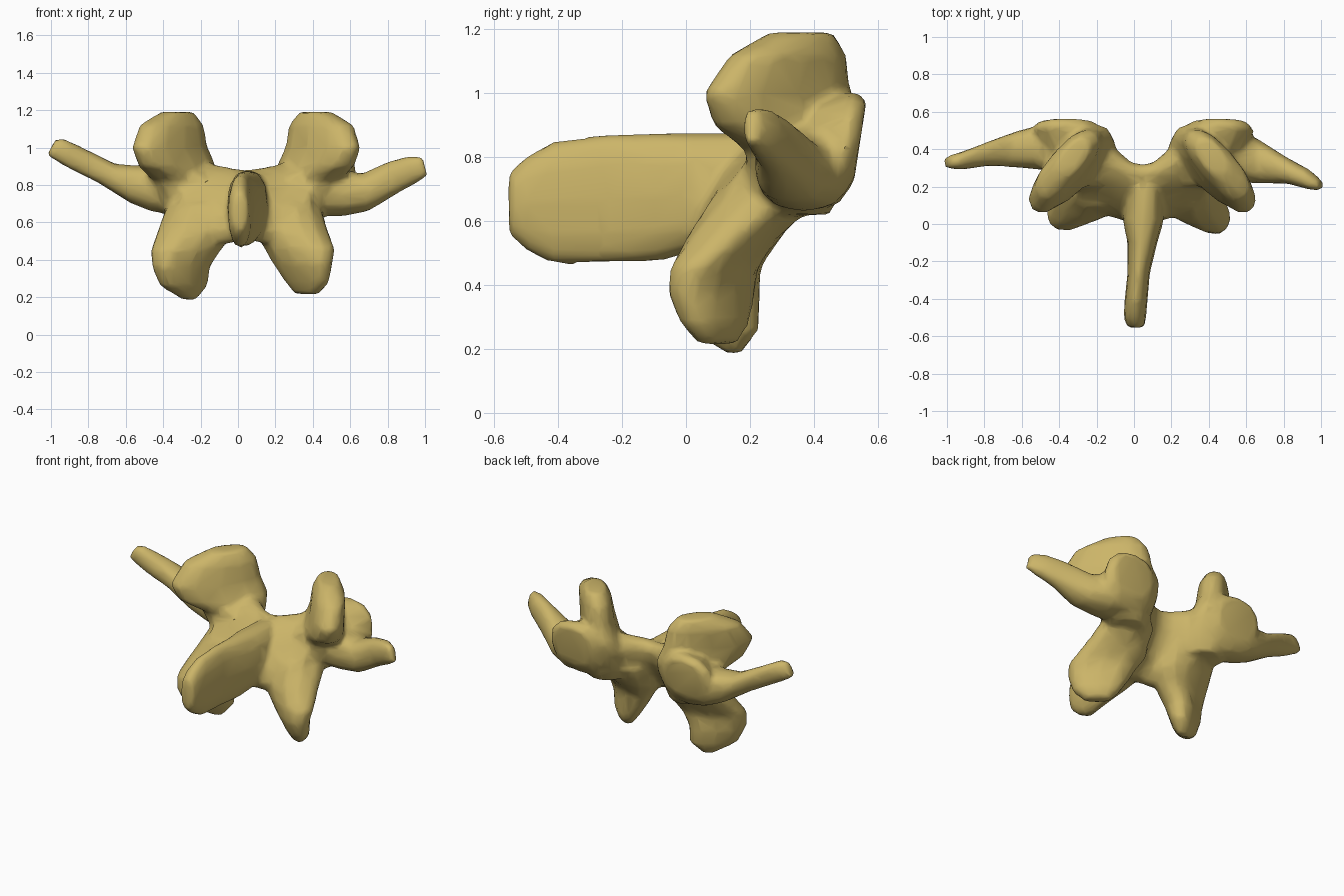
import bpy, bmesh, math
from mathutils import Vector

MID = 0.045          # the bone's midline sits slightly off x = 0
SIDES = 12
bm = bmesh.new()


def loft(sections, side=1, mid=MID):
    """Closed tube through squarish ellipses given as (centre, half axis u, half axis v)."""
    rings = []
    for c, u, v in sections:
        ring = []
        for i in range(SIDES):
            a = 2 * math.pi * i / SIDES
            ca, sa = math.cos(a), math.sin(a)
            ca = math.copysign(abs(ca) ** 0.85, ca)
            sa = math.copysign(abs(sa) ** 0.85, sa)
            p = Vector(c) + Vector(u) * ca + Vector(v) * sa
            ring.append(bm.verts.new((p.x * side + mid, p.y, p.z)))
        rings.append(ring)
    for r0, r1 in zip(rings, rings[1:]):
        for i in range(SIDES):
            j = (i + 1) % SIDES
            bm.faces.new((r0[i], r0[j], r1[j], r1[i]))
    bm.faces.new(rings[0][::-1])
    bm.faces.new(rings[-1])


# Rear spinous blade: y, centre x, centre z, half width, half height
spine = [(-0.555, 0.01, 0.655, 0.045, 0.10), (-0.50, 0.005, 0.655, 0.06, 0.15),
         (-0.42, 0.01, 0.657, 0.062, 0.195), (-0.26, 0.025, 0.67, 0.06, 0.205),
         (-0.10, 0.045, 0.675, 0.08, 0.205), (0.02, 0.05, 0.69, 0.11, 0.19),
         (0.20, 0.06, 0.73, 0.09, 0.15)]
loft([((cx, y, cz), (hx, 0, 0), (0, 0, hz)) for y, cx, cz, hx, hz in spine], mid=0)

# Upper joint blades, stacked by height
upper = [((0.37, 0.36, 1.19), (0.07, -0.09, 0), (0.05, 0.04, 0)),
         ((0.40, 0.32, 1.12), (0.15, -0.17, 0), (0.075, 0.06, 0)),
         ((0.41, 0.285, 1.00), (0.18, -0.22, 0), (0.08, 0.065, 0)),
         ((0.37, 0.31, 0.90), (0.18, -0.21, 0), (0.09, 0.075, 0)),
         ((0.32, 0.35, 0.82), (0.14, -0.14, 0), (0.10, 0.08, 0)),
         ((0.29, 0.33, 0.62), (0.08, -0.08, 0), (0.09, 0.09, 0))]

# Sloping plate from the midline outwards
plate = [((-0.05, 0.16, 0.69), (0, 0.13, 0.18), (0, -0.06, 0.04)),
         ((0.06, 0.17, 0.69), (0, 0.14, 0.19), (0, -0.07, 0.05)),
         ((0.15, 0.22, 0.69), (0, 0.16, 0.20), (0, -0.09, 0.07)),
         ((0.24, 0.28, 0.71), (0, 0.18, 0.20), (0, -0.10, 0.08)),
         ((0.35, 0.30, 0.74), (0, 0.15, 0.16), (0, -0.09, 0.07))]

# Front stubs with a slightly domed end
stub = [((0.29, 0.20, 0.74), (0.10, 0, 0), (0, 0, 0.12)),
        ((0.36, 0.40, 0.80), (0.19, 0, 0), (0, 0.01, 0.17)),
        ((0.40, 0.50, 0.83), (0.20, 0, 0), (0, 0.025, 0.18)),
        ((0.41, 0.545, 0.85), (0.15, 0, 0), (0, 0.02, 0.13))]

for side in (-1, 1):
    for part in (upper, plate, stub):
        loft(part, side)

# Lower joint blades, broadening into the plate above
left_lower = [((0.26, 0.15, 0.185), (0.03, -0.01, 0), (0.02, 0.02, 0)),
              ((0.29, 0.12, 0.26), (0.12, -0.09, 0), (0.04, 0.055, 0)),
              ((0.305, 0.10, 0.36), (0.145, -0.10, 0), (0.05, 0.08, 0)),
              ((0.28, 0.10, 0.45), (0.18, -0.09, 0), (0.05, 0.095, 0)),
              ((0.23, 0.15, 0.54), (0.20, -0.06, 0), (0.05, 0.125, 0)),
              ((0.20, 0.25, 0.70), (0.17, -0.02, 0), (0.05, 0.16, 0))]
right_lower = [((0.37, 0.10, 0.215), (0.06, -0.05, 0), (0.02, 0.03, 0)),
               ((0.37, 0.09, 0.28), (0.11, -0.09, 0), (0.04, 0.055, 0)),
               ((0.345, 0.08, 0.38), (0.15, -0.11, 0), (0.05, 0.075, 0)),
               ((0.33, 0.09, 0.46), (0.18, -0.10, 0), (0.055, 0.09, 0)),
               ((0.285, 0.15, 0.55), (0.19, -0.07, 0), (0.055, 0.125, 0)),
               ((0.26, 0.25, 0.70), (0.17, -0.02, 0), (0.05, 0.16, 0))]

# Side wings, which differ a little between left and right
left_wing = [((0.34, 0.38, 0.78), (0, 0.13, 0), (0, 0, 0.13)),
             ((0.50, 0.41, 0.78), (0, 0.12, 0), (0.04, 0, 0.125)),
             ((0.62, 0.40, 0.81), (0, 0.10, 0), (0.04, 0, 0.105)),
             ((0.78, 0.375, 0.90), (0, 0.065, 0), (0.04, 0, 0.095)),
             ((0.91, 0.34, 0.965), (0, 0.05, 0), (0.02, 0, 0.085)),
             ((1.00, 0.33, 1.00), (0, 0.035, 0), (-0.025, 0, 0.045))]
right_wing = [((0.35, 0.36, 0.77), (0, 0.14, 0), (0, 0, 0.13)),
              ((0.55, 0.37, 0.76), (0, 0.15, 0), (0, 0, 0.13)),
              ((0.68, 0.33, 0.76), (0, 0.115, 0), (-0.02, 0, 0.10)),
              ((0.82, 0.285, 0.835), (0, 0.07, 0), (-0.02, 0, 0.09)),
              ((0.93, 0.24, 0.88), (0, 0.055, 0), (-0.02, 0, 0.075)),
              ((1.00, 0.205, 0.90), (0, 0.03, 0), (-0.015, 0, 0.055))]

for side, parts in ((-1, (left_lower, left_wing)), (1, (right_lower, right_wing))):
    for part in parts:
        loft(part, side, 0)

# Fuse everything into one smooth bone
bmesh.ops.recalc_face_normals(bm, faces=bm.faces[:])
mesh = bpy.data.meshes.new("vertebra_arch")
bm.to_mesh(mesh)
bm.free()
bone = bpy.data.objects.new("vertebra_arch", mesh)
bpy.context.collection.objects.link(bone)
bpy.context.view_layer.objects.active = bone
bone.select_set(True)

fuse = bone.modifiers.new("fuse", 'REMESH')
fuse.mode = 'VOXEL'
fuse.voxel_size = 0.016
soften = bone.modifiers.new("soften", 'SMOOTH')
soften.factor = 0.5
soften.iterations = 8
reduce = bone.modifiers.new("reduce", 'DECIMATE')
reduce.ratio = 0.12
for name in ("fuse", "soften", "reduce"):
    bpy.ops.object.modifier_apply(modifier=name)

mat = bpy.data.materials.new("bone_tan")
mat.diffuse_color = (0.60, 0.46, 0.14, 1)
bone.data.materials.clear()
bone.data.materials.append(mat)
bpy.ops.object.shade_smooth_by_angle(angle=math.radians(50))
